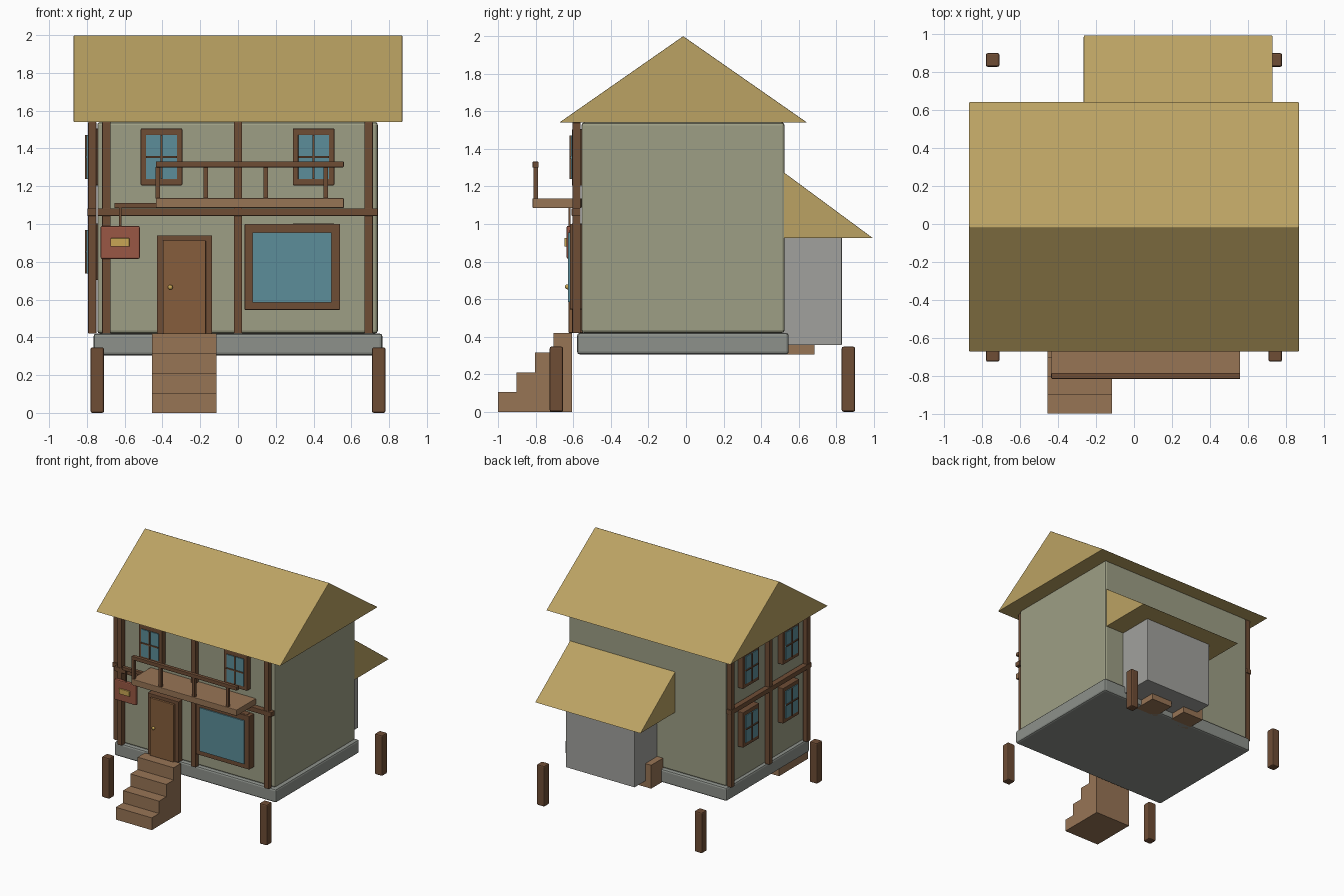
import bpy, bmesh
from mathutils import Vector

if "Cube" in bpy.data.objects:
    bpy.data.objects.remove(bpy.data.objects["Cube"])


def mat(name, r, g, b):
    m = bpy.data.materials.new(name)
    m.diffuse_color = tuple((c / 255) ** 2.2 for c in (r, g, b)) + (1,)
    m.use_nodes = True
    m.node_tree.nodes["Principled BSDF"].inputs["Base Color"].default_value = m.diffuse_color
    return m


WALL = mat("plaster", 156, 157, 132)
STONE = mat("stone", 140, 144, 138)
ANNEX = mat("annex_plaster", 160, 160, 156)
BEAM = mat("dark_timber", 110, 78, 56)
PLANK = mat("planks", 150, 116, 86)
DOOR = mat("door_wood", 133, 94, 62)
THATCH = mat("thatch", 186, 161, 99)
GLASS = mat("glass", 92, 140, 152)
RED = mat("red_paint", 152, 88, 70)
BRASS = mat("brass", 200, 165, 85)


def finish(name, bm, m, bevel=0):
    if bevel:
        bmesh.ops.bevel(bm, geom=bm.edges[:], offset=bevel, segments=2,
                        profile=0.5, affect='EDGES')
    bmesh.ops.recalc_face_normals(bm, faces=bm.faces[:])
    me = bpy.data.meshes.new(name)
    bm.to_mesh(me)
    bm.free()
    ob = bpy.data.objects.new(name, me)
    me.materials.append(m)
    bpy.context.collection.objects.link(ob)
    return ob


def box(name, x, y, z, m, bevel=0):
    """Box from (min, max) ranges on each axis."""
    bm = bmesh.new()
    bmesh.ops.create_cube(bm, size=1)
    for v in bm.verts:
        v.co = Vector([r[0] if c < 0 else r[1] for c, r in zip(v.co, (x, y, z))])
    return finish(name, bm, m, bevel)


def prism(name, x, profile, m, bevel=0):
    """Extrude a (y, z) outline along x."""
    bm = bmesh.new()
    f = bm.faces.new([bm.verts.new((x[0], y, z)) for y, z in profile])
    ext = bmesh.ops.extrude_face_region(bm, geom=[f])["geom"]
    bmesh.ops.translate(bm, vec=(x[1] - x[0], 0, 0),
                        verts=[g for g in ext if isinstance(g, bmesh.types.BMVert)])
    return finish(name, bm, m, bevel)


def wall_box(side, name, u, d, z, m, bevel=0):
    """Box on a wall: u runs along it, d is distance out from its face."""
    if side == "front":
        return box(name, u, (-0.557 - d[1], -0.557 - d[0]), z, m, bevel)
    return box(name, (-0.745 - d[1], -0.745 - d[0]), u, z, m, bevel)


def window(side, u, z):
    n = side + "_window"
    for s in (-1, 1):
        a, b = sorted((u + s * 0.11, u + s * 0.08))
        wall_box(side, n + "_jamb", (a, b), (-0.01, 0.05), (z - 0.15, z + 0.15), BEAM, 0.004)
        a, b = sorted((z + s * 0.15, z + s * 0.115))
        wall_box(side, n + "_rail", (u - 0.11, u + 0.11), (-0.01, 0.05), (a, b), BEAM, 0.004)
    wall_box(side, n + "_glass", (u - 0.081, u + 0.081), (-0.01, 0.056),
             (z - 0.116, z + 0.116), GLASS)
    wall_box(side, n + "_mullion", (u - 0.005, u + 0.005), (0, 0.064),
             (z - 0.116, z + 0.116), BEAM)
    wall_box(side, n + "_crossbar", (u - 0.081, u + 0.081), (0, 0.064),
             (z - 0.005, z + 0.005), BEAM)


# main body, foundation and thatched roof
box("foundation", (-0.765, 0.765), (-0.58, 0.547), (0.305, 0.42), STONE, 0.015)
box("house_body", (-0.745, 0.74), (-0.557, 0.525), (0.42, 1.54), WALL, 0.015)
prism("main_roof", (-0.87, 0.87), [(-0.675, 1.54), (0.645, 1.54), (-0.015, 2.0)], THATCH, 0.004)

# rear annex with its own roof
box("annex", (-0.095, 0.555), (0.5, 0.83), (0.355, 0.93), ANNEX, 0.004)
prism("annex_roof", (-0.265, 0.73), [(0.46, 0.925), (0.995, 0.925), (0.46, 1.32)], THATCH, 0.003)
for x in (-0.15, 0.18):
    box("crate", (x, x + 0.2), (0.485, 0.685), (0.305, 0.505), PLANK)

# corner posts
for x in (-0.745, 0.745):
    for y in (-0.69, 0.865):
        box("corner_post", (x - 0.036, x + 0.036), (y - 0.036, y + 0.036), (0, 0.347), BEAM, 0.01)

# front stairs
for i in range(4):
    y = -1 + i * 0.0985
    box("step", (-0.455, -0.115), (y, y + 0.0985), (0, 0.105 * (i + 1)), PLANK)

# timber framing on the front and left walls
for side, spots, span in (("front", (-0.697, 0, 0.692), (-0.745, 0.74)),
                          ("left", (-0.525, -0.015, 0.495), (-0.557, 0.525))):
    for u in spots:
        wall_box(side, side + "_stud", (u - 0.022, u + 0.022), (0.005, 0.048), (0.42, 1.54), BEAM, 0.003)
    wall_box(side, side + "_floor_beam", span, (0.005, 0.052), (1.043, 1.083), BEAM, 0.003)

# paned windows
for u in (-0.405, 0.4):
    window("front", u, 1.355)
window("front", 0.4, 0.853)
for u in (-0.285, 0.255):
    for z in (0.853, 1.355):
        window("left", u, z)

# shop window
for a, b in ((0.035, 0.08), (0.49, 0.54)):
    wall_box("front", "shop_window_jamb", (a, b), (-0.01, 0.062), (0.545, 1.0), BEAM, 0.004)
for a, b in ((0.545, 0.59), (0.95, 1.0)):
    wall_box("front", "shop_window_rail", (0.035, 0.54), (-0.01, 0.062), (a, b), BEAM, 0.004)
wall_box("front", "shop_window_glass", (0.077, 0.495), (0, 0.072), (0.585, 0.955), GLASS)

# door with frame and knob
wall_box("front", "door_frame", (-0.43, -0.137), (-0.01, 0.05), (0.42, 0.94), BEAM, 0.004)
wall_box("front", "door", (-0.397, -0.17), (0, 0.068), (0.42, 0.913), DOOR, 0.004)
bm = bmesh.new()
bmesh.ops.create_uvsphere(bm, u_segments=12, v_segments=8, radius=0.013)
bmesh.ops.translate(bm, vec=(-0.358, -0.632, 0.665), verts=bm.verts[:])
finish("door_knob", bm, BRASS).data.shade_smooth()

# balcony with railing
box("balcony_floor", (-0.435, 0.56), (-0.817, -0.557), (1.085, 1.137), PLANK, 0.004)
box("balcony_rail", (-0.435, 0.56), (-0.817, -0.785), (1.3, 1.332), BEAM, 0.004)
for x in (-0.425, -0.17, 0.147, 0.465):
    box("balustrade_post", (x - 0.012, x + 0.012), (-0.812, -0.788), (1.135, 1.302), BEAM)

# hanging sign, left blank
box("sign_arm", (-0.655, -0.4), (-0.635, -0.605), (1.085, 1.112), BEAM, 0.003)
box("sign_hanger", (-0.63, -0.618), (-0.626, -0.614), (0.985, 1.09), BEAM)
box("sign_board", (-0.727, -0.52), (-0.636, -0.605), (0.815, 0.99), RED, 0.008)
box("sign_plate", (-0.675, -0.575), (-0.647, -0.63), (0.88, 0.925), BRASS, 0.003)
